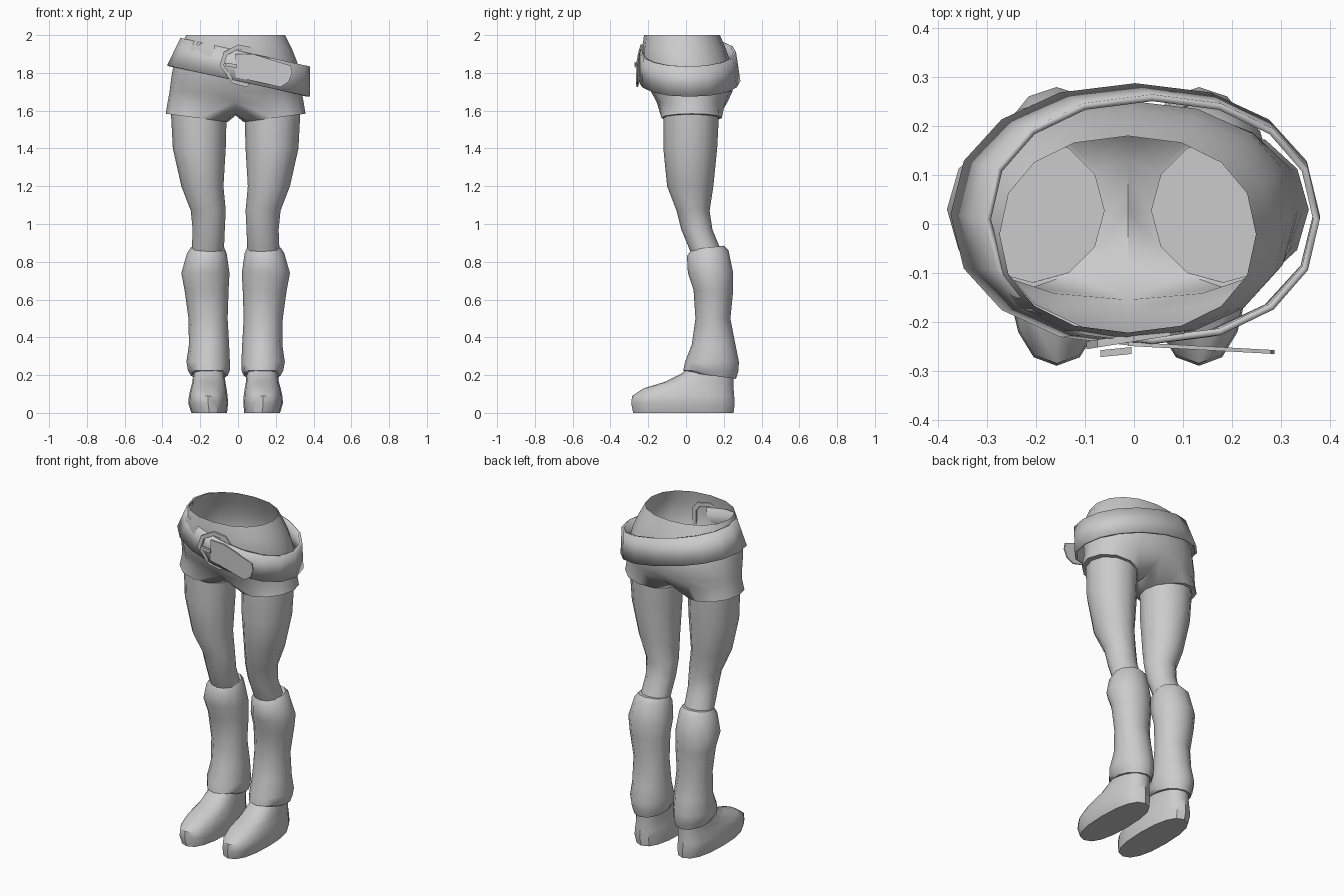
import bpy, bmesh, math
from mathutils import Vector

if "Cube" in bpy.data.objects:
    bpy.data.objects.remove(bpy.data.objects["Cube"])

AX = -0.0125  # mirror axis of the body

grey = bpy.data.materials.new("plain grey")
grey.use_nodes = True
COL = (0.6, 0.6, 0.6, 1)
grey.diffuse_color = COL
grey.node_tree.nodes["Principled BSDF"].inputs["Base Color"].default_value = COL


def finish(name, bm, angle=45):
    bmesh.ops.recalc_face_normals(bm, faces=bm.faces)
    mesh = bpy.data.meshes.new(name)
    bm.to_mesh(mesh)
    bm.free()
    mesh.materials.append(grey)
    ob = bpy.data.objects.new(name, mesh)
    bpy.context.collection.objects.link(ob)
    bpy.ops.object.select_all(action='DESELECT')
    ob.select_set(True)
    bpy.context.view_layer.objects.active = ob
    bpy.ops.object.shade_smooth_by_angle(angle=math.radians(angle))
    return ob


def ring(x0, x1, y0, y1, zf, zb=None, n=12, p=2.0):
    """Superellipse ring starting at the front; z runs from zf (front) to zb (back)."""
    zb = zf if zb is None else zb
    pts = []
    for i in range(n):
        a = 2 * math.pi * i / n - math.pi / 2
        c, s = math.cos(a), math.sin(a)
        u = math.copysign(abs(c) ** (2 / p), c) if abs(c) > 1e-6 else 0
        v = math.copysign(abs(s) ** (2 / p), s) if abs(s) > 1e-6 else 0
        pts.append(Vector(((x0 + x1) / 2 + u * (x1 - x0) / 2,
                           (y0 + y1) / 2 + v * (y1 - y0) / 2,
                           zf + (zb - zf) * (v + 1) / 2)))
    return pts


def bridge(bm, a, b):
    for i in range(len(a)):
        j = (i + 1) % len(a)
        bm.faces.new((a[i], a[j], b[j], b[i]))


def loft(name, rings, side=1, cap=(True, True), angle=45):
    bm = bmesh.new()
    loops = [[bm.verts.new((p.x if side > 0 else 2 * AX - p.x, p.y, p.z)) for p in r]
             for r in rings]
    for a, b in zip(loops, loops[1:]):
        bridge(bm, a, b)
    if cap[0]:
        bm.faces.new(loops[0])
    if cap[1]:
        bm.faces.new(loops[-1])
    return finish(name, bm, angle)


# Legs: rings as x0, x1, y0, y1, z front, z back
THIGH = [(.035, .33, -.12, .175, 1.59), (.04, .32, -.12, .165, 1.4), (.052, .275, -.10, .145, 1.2),
         (.04, .225, -.05, .125, 1.07), (.045, .215, -.025, .14, .97), (.05, .22, .025, .19, .85)]
WARMER = [(.048, .225, .03, .20, .865, .885), (.035, .245, .005, .225, .83, .86),
          (.02, .275, .01, .25, .74), (.025, .258, .04, .25, .65), (.03, .237, .05, .235, .5),
          (.022, .235, .03, .262, .36), (.018, .248, -.005, .28, .27), (.018, .24, -.015, .278, .225),
          (.03, .225, .01, .265, .215, .18)]
SHOE = [(.033, .222, -.28, .252, 0), (.028, .238, -.29, .258, .05), (.03, .235, -.285, .255, .09),
        (.036, .226, -.225, .252, .13), (.042, .216, -.11, .252, .165), (.045, .212, -.02, .25, .21),
        (.05, .205, .02, .245, .25)]

for side, tag in ((1, "left"), (-1, "right")):
    loft(tag + "_leg", [ring(*r) for r in THIGH], side)
    loft(tag + "_leg_warmer", [ring(*r) for r in WARMER], side)
    loft(tag + "_shoe", [ring(*r, p=2.4, n=16) for r in SHOE], side, angle=38)

# Shorts: hip rings split into two leg openings around a crotch strip
bm = bmesh.new()
HIPS = [(.262, -.222, .18, 2.0), (.297, -.233, .21, 1.93), (.325, -.235, .235, 1.86),
        (.34, -.222, .252, 1.78), (.35, -.185, .245, 1.70), (.36, -.155, .22, 1.645)]
loops = [[bm.verts.new(p) for p in ring(AX - w, AX + w, a, b, z, n=16, p=2.2)]
         for w, a, b, z in HIPS]
for a, b in zip(loops, loops[1:]):
    bridge(bm, a, b)
crotch = [bm.verts.new((AX, y, z)) for y, z in ((.13, 1.585), (.03, 1.575), (-.08, 1.585))]
for side in (1, -1):
    top = [loops[-1][(side * i) % 16] for i in range(9)] + crotch
    hem = []
    for i in range(12):
        deg = -125 + 31.25 * i if i < 9 else 152.5 + 27.5 * (i - 9)
        c, s = math.cos(math.radians(deg)), math.sin(math.radians(deg))
        hem.append(bm.verts.new((AX + side * (.206 + .164 * c), .03 + .16 * s, 1.562 + .022 * c)))
    bridge(bm, top, hem)
    bm.faces.new(hem)
finish("shorts", bm, 50)

# Belt: slanted band hanging lower on the left hip
upper = ring(-.305, .38, -.245, .265, 0, n=16, p=2.15)
lower = ring(-.375, .38, -.25, .288, 0, n=16, p=2.15)
for p in upper:
    p.z = 1.985 - .22 * (p.x + .305)
for p in lower:
    p.z = 1.84 - .22 * (p.x + .375)
belt = loft("belt", [upper, lower], cap=(False, False))
solid = belt.modifiers.new("thickness", 'SOLIDIFY')
solid.thickness = .014
solid.offset = -1


def plate(name, outline, y_at, depth, hole=None):
    """Thin plate drawn in x and z, optionally with a hole of the same point count."""
    bm = bmesh.new()
    mk = lambda pts, d: [bm.verts.new((x, y_at(x) + d, z)) for x, z in pts]
    front, back = mk(outline, 0), mk(outline, depth)
    bridge(bm, front, back)
    if hole:
        hf, hb = mk(hole, 0), mk(hole, depth)
        bridge(bm, hf, hb)
        bridge(bm, front, hf)
        bridge(bm, back, hb)
    else:
        bm.faces.new(front)
        bm.faces.new(back)
    return finish(name, bm, 30)


# Buckle frame, hanging strap end and prong
FRAME = [(-.097, 1.84), (-.075, 1.91), (0, 1.95), (.075, 1.935), (.103, 1.9),
         (.1, 1.78), (.045, 1.725), (-.03, 1.745)]
inner = [(.003 + (x - .003) * .78, 1.84 + (z - 1.84) * .78) for x, z in FRAME]
plate("buckle_frame", FRAME, lambda x: -.256 + .16 * (x + .097), .016, inner)
STRAP = [(-.012, 1.90), (.08, 1.90), (.28, 1.838), (.287, 1.80), (.268, 1.752),
         (.225, 1.725), (.06, 1.762), (-.012, 1.775)]
plate("strap_end", STRAP, lambda x: -.25 - .055 * x, .008)
PRONG = [(-.068, 1.854), (-.005, 1.845), (-.005, 1.826), (-.068, 1.836)]
plate("buckle_prong", PRONG, lambda x: -.272 + .1 * (x + .068), .014)
